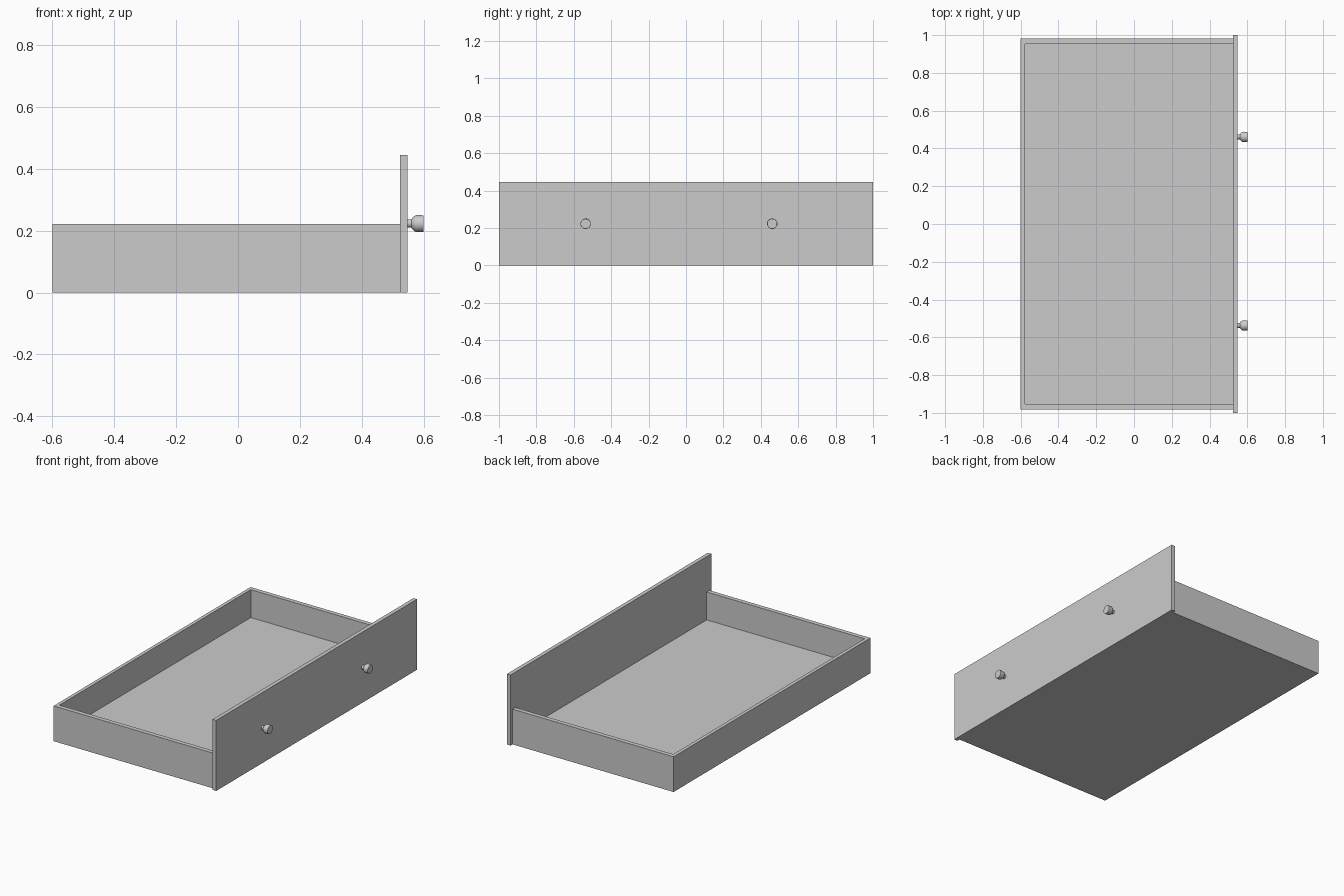
import bpy, bmesh, math
from mathutils import Matrix, Vector

if "Cube" in bpy.data.objects:
    bpy.data.objects.remove(bpy.data.objects["Cube"])

X0, X1 = -0.60, 0.523      # tray back and front
YO, YI = 0.981, 0.953      # outer and inner half widths
XI = -0.578                # inner face of back wall
H, FLOOR = 0.222, 0.046


def box(name, lo, hi):
    lo, hi = Vector(lo), Vector(hi)
    me = bpy.data.meshes.new(name)
    bm = bmesh.new()
    bmesh.ops.create_cube(bm, size=1, matrix=Matrix.Translation((lo + hi) / 2)
                          @ Matrix.Diagonal((*(hi - lo), 1)))
    bm.to_mesh(me)
    bm.free()
    ob = bpy.data.objects.new(name, me)
    bpy.context.collection.objects.link(ob)
    return ob


def knob(name, y, z):
    # profile of (x, radius) spun around the x axis
    prof = [(0.546, 0), (0.546, 0.013), (0.560, 0.013), (0.564, 0.019),
            (0.569, 0.024), (0.576, 0.0275), (0.600, 0.0265), (0.600, 0)]
    bm = bmesh.new()
    vs = [bm.verts.new((x, 0, r)) for x, r in prof]
    es = [bm.edges.new(p) for p in zip(vs, vs[1:])]
    bmesh.ops.spin(bm, geom=vs + es, cent=(0, 0, 0), axis=(1, 0, 0),
                   angle=math.tau, steps=32)
    bmesh.ops.remove_doubles(bm, verts=bm.verts, dist=1e-5)
    bmesh.ops.recalc_face_normals(bm, faces=bm.faces)
    me = bpy.data.meshes.new(name)
    bm.to_mesh(me)
    bm.free()
    ob = bpy.data.objects.new(name, me)
    ob.location = (0, y, z)
    bpy.context.collection.objects.link(ob)
    bpy.ops.object.select_all(action='DESELECT')
    ob.select_set(True)
    bpy.context.view_layer.objects.active = ob
    bpy.ops.object.shade_smooth_by_angle(angle=math.radians(40))


# Tray: bottom, back and two sides
box("drawer_bottom", (XI, -YI, 0), (X1, YI, FLOOR))
box("drawer_back", (X0, -YI, 0), (XI, YI, H))
for side, s in (("left", -1), ("right", 1)):
    ys = sorted((s * YI, s * YO))
    box(f"drawer_side_{side}", (X0, ys[0], 0), (X1, ys[1], H))

# Tall front panel
box("front_panel", (X1, -1, 0), (0.548, 1, 0.445))

# Two knobs on the panel
for side, y in (("left", -0.537), ("right", 0.461)):
    knob(f"knob_{side}", y, 0.223)
